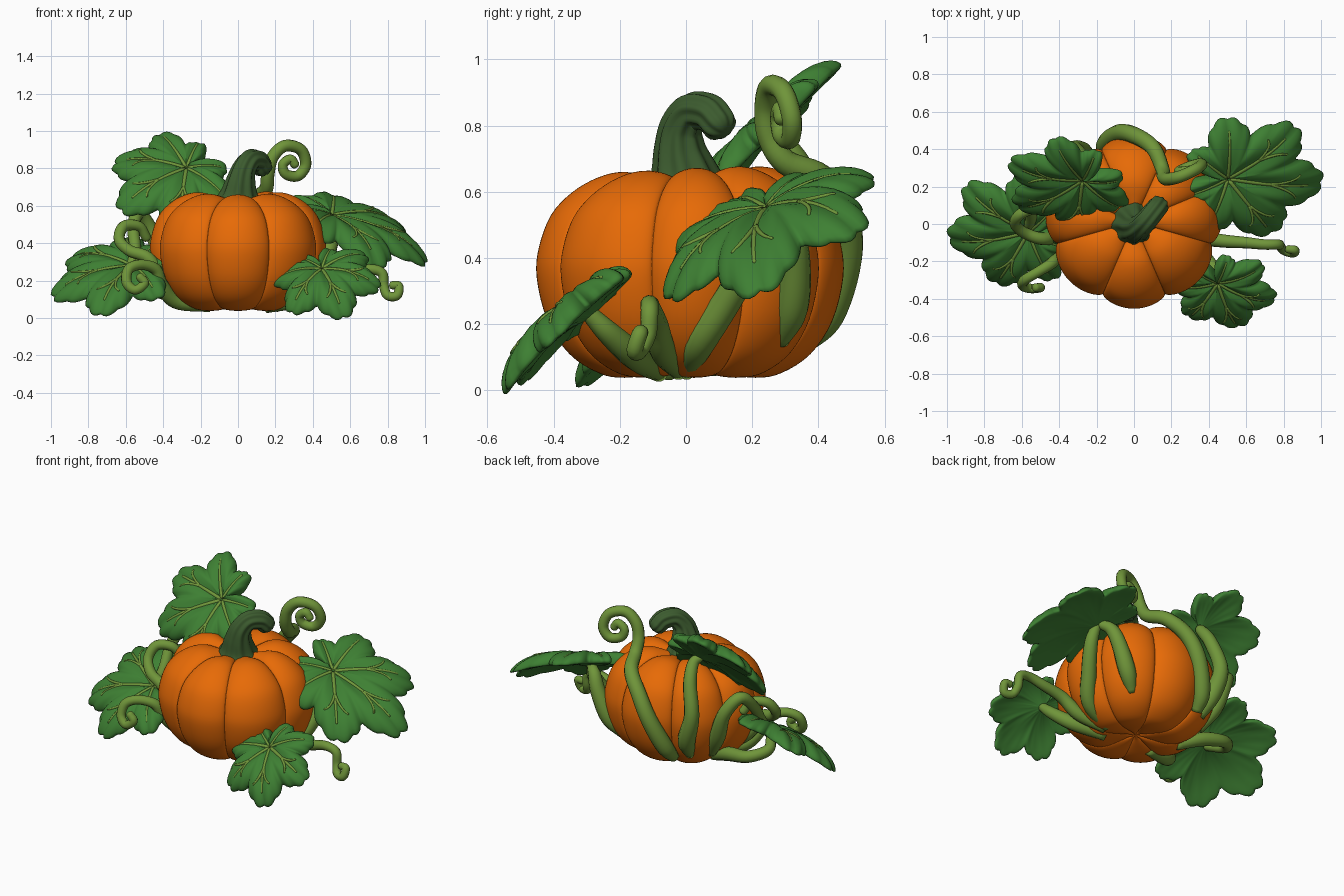
import bpy, bmesh, math
from mathutils import Vector

def material(name, rgb):
    m = bpy.data.materials.new(name)
    m.diffuse_color = (*rgb, 1)
    return m

ORANGE = material("pumpkin orange", (0.8, 0.145, 0.002))
LEAF = material("leaf green", (0.048, 0.215, 0.033))
VINE = material("vine green", (0.16, 0.3, 0.042))
STEM = material("stem dark green", (0.045, 0.105, 0.028))

def finish(name, bm, mat):
    bmesh.ops.recalc_face_normals(bm, faces=bm.faces)
    me = bpy.data.meshes.new(name)
    bm.to_mesh(me)
    bm.free()
    for p in me.polygons:
        p.use_smooth = True
    me.materials.append(mat)
    ob = bpy.data.objects.new(name, me)
    bpy.context.collection.objects.link(ob)
    return ob

def skin(rings, start, end):
    """Closed surface through equal rings, with a point at each end."""
    bm = bmesh.new()
    rows = [[bm.verts.new(p) for p in ring] for ring in rings]
    n = len(rows[0])
    for a, b in zip(rows, rows[1:]):
        for i in range(n):
            j = (i + 1) % n
            bm.faces.new((a[i], a[j], b[j], b[i]))
    for row, pole in ((rows[0], start), (rows[-1], end)):
        c = bm.verts.new(pole)
        for i in range(n):
            bm.faces.new((row[i], row[(i + 1) % n], c))
    return bm

def spline(pts, steps):
    """Catmull-Rom samples through points of any dimension."""
    pts = [Vector(p) for p in pts]
    p = [pts[0] * 2 - pts[1]] + pts + [pts[-1] * 2 - pts[-2]]
    out = []
    for i in range(1, len(p) - 2):
        a, b, c, d = p[i - 1:i + 3]
        for k in range(steps):
            t = k / steps
            out.append((b * 2 + (c - a) * t + (a * 2 - b * 5 + c * 4 - d) * t * t
                        + (b * 3 - a - c * 3 + d) * t ** 3) * 0.5)
    return out + [pts[-1]]

def tube(name, pts, mat, sides=12, steps=6, ridges=0, ridge=0.0):
    """Sweep with a radius per point (x, y, z, radius) and a rounded tip."""
    s = spline(pts, steps)
    c = [Vector(v[:3]) for v in s]
    r = [v[3] for v in s]
    d = (c[-1] - c[-2]).normalized()
    tip, tr = c[-1], r[-1]
    for f in (0.35, 0.65, 0.85):
        c.append(tip + d * tr * f * 0.8)
        r.append(tr * math.sqrt(1 - f * f))
    rings, u = [], None
    for i in range(len(c)):
        t = (c[min(i + 1, len(c) - 1)] - c[max(i - 1, 0)]).normalized()
        u = (t.orthogonal() if u is None else u - t * u.dot(t)).normalized()
        w = t.cross(u)
        ring = []
        for k in range(sides):
            a = math.tau * k / sides
            q = r[i] * (1 + ridge * math.cos(ridges * a + i * 0.06))
            ring.append(c[i] + (u * math.cos(a) + w * math.sin(a)) * q)
        rings.append(ring)
    return finish(name, skin(rings, c[0], tip + d * tr * 0.8), mat)

# Pumpkin: lathe profile pinched at eight unequal groove angles, leaning slightly
grooves = [-113, -67, -16, 23, 66, 114, 157, 196, 247]
profile = spline([(0.03, 0.068), (0.1, 0.052), (0.2, 0.038), (0.28, 0.052), (0.37, 0.11),
                  (0.437, 0.21), (0.47, 0.34), (0.463, 0.44), (0.425, 0.545), (0.36, 0.615),
                  (0.28, 0.658), (0.2, 0.67), (0.1, 0.645), (0.03, 0.62)], 4)
angles = []
for a, b in zip(grooves, grooves[1:]):
    for k in range(24):
        t = 0.5 - 0.5 * math.cos(math.pi * k / 24)
        angles.append((math.radians(a + (b - a) * t), 0.1 * (1 - math.sin(math.pi * t) ** 0.6)))
rings = []
for r, z in profile:
    ring = []
    for a, dent in angles:
        s = 1 - dent
        y = 0.012 + r * s * 0.985 * math.sin(a)
        ring.append((r * s * math.cos(a), y,
                     0.36 + (z - 0.36) * (s + 0.18 * min(y, 0.1) if z > 0.36 else 1 - dent * 0.4)))
    rings.append(ring)
finish("pumpkin_body", skin(rings, (0, 0.012, 0.07), (0, 0.012, 0.62)), ORANGE)

# Stem
tube("pumpkin_stem", [(0, 0, 0.6, 0.14), (0.005, -0.006, 0.655, 0.1), (0.015, -0.018, 0.73, 0.075),
                      (0.032, -0.014, 0.795, 0.061), (0.065, 0.018, 0.842, 0.055),
                      (0.108, 0.07, 0.838, 0.054), (0.132, 0.1, 0.805, 0.052)],
     STEM, 48, 6, 8, 0.08)

# Leaves: polar lobed outline, pillowed, domed, with drooping lobe tips
OUTLINE = [(0, 1.0), (26, 0.72), (50, 0.94), (75, 0.6), (98, 0.77), (123, 0.44), (146, 0.5), (180, 0.14)]
VEINS = [0, 50, -50, 98, -98, 143, -143]

def outline(deg):
    a = abs(deg)
    for i in range(7):
        (a0, r0), (a1, r1) = OUTLINE[i], OUTLINE[i + 1]
        if a <= a1:
            t = (a - a0) / (a1 - a0)
            t = t if r0 < r1 else 1 - t
            lo, hi = min(r0, r1), max(r0, r1)
            scallop = 0.05 * abs(math.sin(math.pi * t * 2)) if t < 0.98 else 0
            return lo + (hi - lo) * math.sin(t * math.pi / 2) + scallop * hi
    return OUTLINE[-1][1]

def leaf(name, origin, tip, normal, width, dome, droop):
    o = Vector(origin)
    U = Vector(tip) - o
    L = U.length
    U.normalize()
    N = Vector(normal)
    N = (N - U * N.dot(U)).normalized()
    V = N.cross(U)

    def surf(deg, rho, side):
        a = math.radians(deg)
        out = outline(deg)
        R = out * rho * L
        near = min(abs(deg - v) for v in VEINS)
        puff = 0.5 + 0.5 * min(1, near * rho / 9) ** 0.8
        h = math.sqrt(max(0, 1 - rho ** 7))
        h *= 0.04 * puff if side > 0 else -0.032
        bend = dome * 4 * rho * (1 - rho) * min(1, out + 0.1) - droop * (rho * out) ** 4
        return o + U * R * math.cos(a) + V * R * math.sin(a) * width + N * (h + bend)

    rho = [0.06, 0.2, 0.35, 0.5, 0.62, 0.73, 0.82, 0.9, 0.95, 0.985, 1]
    degs = [-180 + 360 * k / 144 for k in range(144)]
    rings = [[surf(d, q, 1) for d in degs] for q in rho]
    rings += [[surf(d, q, -1) for d in degs] for q in rho[-2::-1]]
    finish(name, skin(rings, o + N * 0.02, o - N * 0.032), LEAF)

    # shallow veins with side branches
    def vein(tag, path, r):
        pts = []
        for i, (d, q) in enumerate(path):
            k = r * (1 - 0.5 * i / len(path))
            pts.append((*(surf(d, q, 1) - N * k * 0.3), k))
        tube(name + tag, pts, VINE, 8, 2)
    for i, d in enumerate(VEINS):
        vein("_vein_%d" % i, [(d, 0.03 + 0.1 * k) for k in range(9)], 0.014)
        if abs(d) < 60:
            for s in (-1, 1):
                vein("_branch_%d_%s" % (i, "left" if s < 0 else "right"),
                     [(d + s * 3 * k, 0.42 + 0.09 * k) for k in range(5)], 0.009)

leaf("leaf_upper_left", (-0.275, 0.25, 0.785), (-0.62, 0.08, 0.6), (0, -0.7, 0.7), 0.95, 0.03, 0.03)
leaf("leaf_lower_left", (-0.56, -0.03, 0.26), (-0.985, -0.09, 0.14), (-0.2, -0.63, 1), 0.95, 0.035, 0.03)
leaf("leaf_upper_right", (0.495, 0.25, 0.53), (1.01, 0.2, 0.355), (0.36, -0.43, 1), 0.77, 0.03, 0.06)
leaf("leaf_front_right", (0.45, -0.3, 0.245), (0.56, -0.56, 0.03), (-0.1, -0.9, 1), 0.95, 0.03, 0.03)

# Curling tendrils
tube("tendril_back", [(-0.17, 0.36, 0.14, 0.03), (-0.15, 0.43, 0.23, 0.05), (-0.08, 0.485, 0.4, 0.048),
                      (0, 0.475, 0.54, 0.045), (0.1, 0.41, 0.64, 0.042), (0.15, 0.3, 0.69, 0.038),
                      (0.16, 0.25, 0.77, 0.036), (0.185, 0.24, 0.86, 0.034), (0.25, 0.255, 0.92, 0.032),
                      (0.335, 0.295, 0.9, 0.031), (0.362, 0.32, 0.82, 0.03), (0.32, 0.315, 0.76, 0.029),
                      (0.255, 0.29, 0.77, 0.028), (0.24, 0.28, 0.82, 0.026),
                      (0.28, 0.285, 0.85, 0.025), (0.305, 0.29, 0.82, 0.024)], VINE)
tube("tendril_right", [(0.2, -0.02, 0.06, 0.03), (0.36, -0.07, 0.12, 0.04), (0.47, -0.09, 0.2, 0.036),
                       (0.6, -0.1, 0.235, 0.031), (0.7, -0.11, 0.26, 0.028), (0.77, -0.11, 0.24, 0.027),
                       (0.78, -0.115, 0.17, 0.026), (0.8, -0.14, 0.12, 0.025), (0.85, -0.155, 0.12, 0.025),
                       (0.86, -0.14, 0.17, 0.024), (0.825, -0.135, 0.175, 0.022)], VINE)
tube("tendril_front_left", [(-0.15, -0.05, 0.06, 0.03), (-0.33, -0.1, 0.09, 0.042), (-0.41, -0.17, 0.18, 0.037),
                            (-0.44, -0.21, 0.26, 0.031), (-0.52, -0.26, 0.285, 0.028),
                            (-0.585, -0.3, 0.26, 0.028), (-0.595, -0.33, 0.19, 0.027),
                            (-0.55, -0.345, 0.15, 0.026), (-0.5, -0.34, 0.185, 0.025),
                            (-0.525, -0.34, 0.22, 0.023)], VINE)
tube("tendril_left", [(-0.25, 0, 0.08, 0.03), (-0.4, -0.05, 0.2, 0.042), (-0.48, -0.08, 0.32, 0.034),
                      (-0.58, -0.05, 0.36, 0.031), (-0.635, 0, 0.42, 0.03), (-0.61, 0.05, 0.49, 0.03),
                      (-0.53, 0.09, 0.49, 0.028), (-0.49, 0.12, 0.43, 0.026)], VINE)

# Leaf stalks growing up the pumpkin
tube("stalk_upper_left", [(-0.24, 0.3, 0.16, 0.03), (-0.27, 0.38, 0.28, 0.052), (-0.32, 0.4, 0.46, 0.045),
                          (-0.28, 0.36, 0.64, 0.04), (-0.26, 0.3, 0.74, 0.034), (-0.28, 0.26, 0.77, 0.026)], VINE)
tube("stalk_arch_left", [(-0.32, 0.2, 0.15, 0.03), (-0.4, 0.25, 0.3, 0.048), (-0.46, 0.27, 0.46, 0.04),
                         (-0.53, 0.21, 0.56, 0.036), (-0.56, 0.12, 0.48, 0.033),
                         (-0.55, 0.03, 0.36, 0.031), (-0.58, -0.03, 0.26, 0.026)], VINE)
tube("stalk_lower_left", [(-0.25, 0.08, 0.07, 0.03), (-0.4, 0.14, 0.14, 0.042), (-0.55, 0.16, 0.17, 0.036),
                          (-0.63, 0.07, 0.2, 0.033), (-0.58, -0.03, 0.235, 0.028)], VINE)
tube("stalk_upper_right", [(0.2, 0, 0.06, 0.03), (0.37, 0.04, 0.14, 0.046), (0.45, 0.13, 0.28, 0.045),
                           (0.5, 0.21, 0.42, 0.04), (0.495, 0.25, 0.515, 0.028)], VINE)
tube("stalk_back_right", [(0.25, 0.28, 0.15, 0.03), (0.32, 0.32, 0.25, 0.05), (0.39, 0.33, 0.4, 0.045),
                          (0.43, 0.31, 0.49, 0.038), (0.48, 0.27, 0.525, 0.027)], VINE)
tube("stalk_front_right", [(0.15, -0.08, 0.055, 0.03), (0.33, -0.15, 0.1, 0.042), (0.42, -0.23, 0.17, 0.036),
                           (0.45, -0.29, 0.23, 0.026)], VINE)
